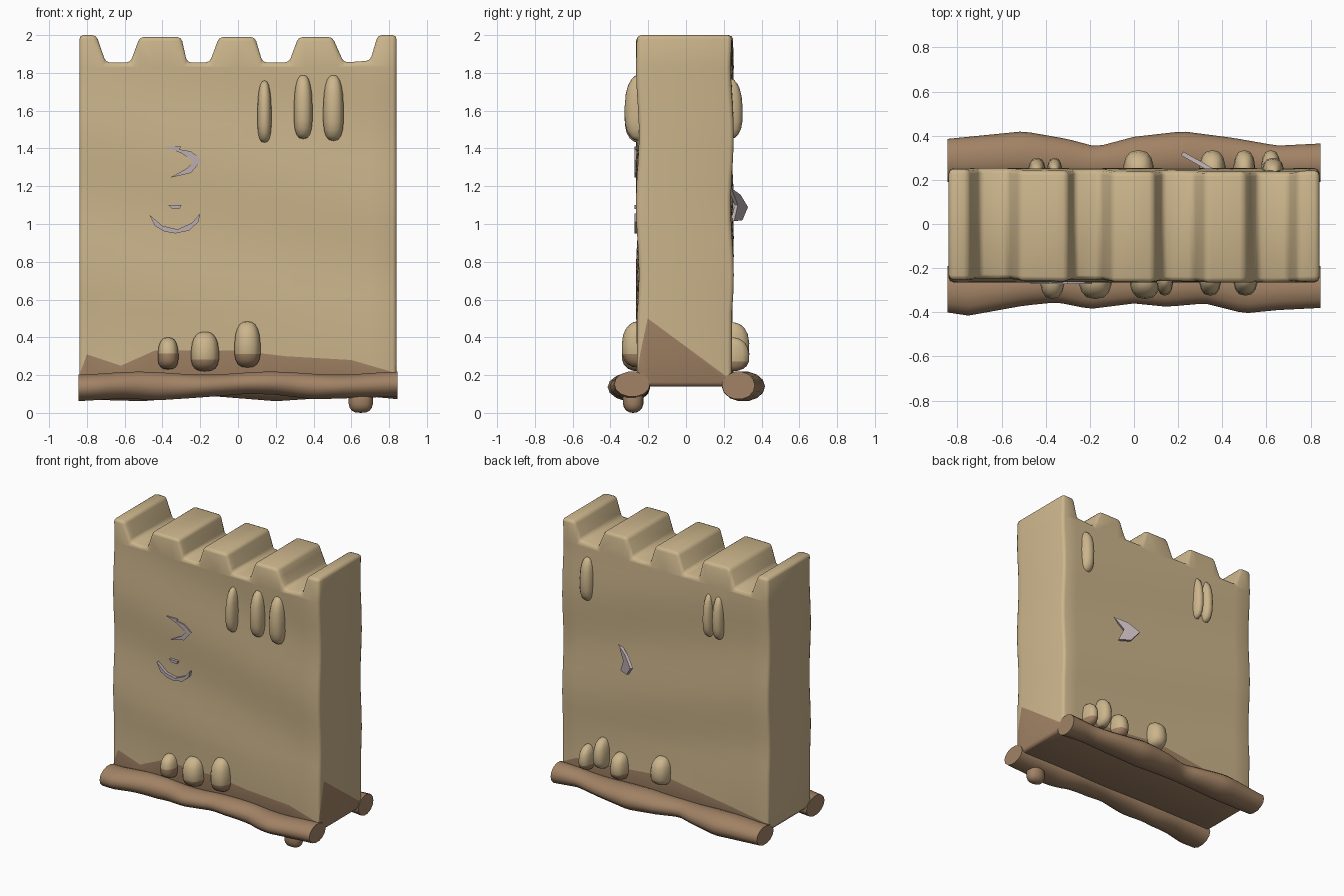
import bpy, bmesh, math
from mathutils import Vector

cube = bpy.data.objects.get("Cube")
if cube:
    bpy.data.objects.remove(cube, do_unlink=True)


def material(name, rgb):
    m = bpy.data.materials.new(name)
    m.use_nodes = True
    m.diffuse_color = (*rgb, 1)
    m.node_tree.nodes["Principled BSDF"].inputs["Base Color"].default_value = (*rgb, 1)
    return m


SAND = material("sandstone", (0.60, 0.46, 0.26))
EARTH = material("brown earth", (0.36, 0.225, 0.13))
SHARD = material("pale shard", (0.50, 0.42, 0.44))


def finish(bm, name, mats, angle=45):
    bmesh.ops.recalc_face_normals(bm, faces=bm.faces)
    mesh = bpy.data.meshes.new(name)
    bm.to_mesh(mesh)
    bm.free()
    ob = bpy.data.objects.new(name, mesh)
    bpy.context.collection.objects.link(ob)
    for m in mats:
        mesh.materials.append(m)
    bpy.ops.object.select_all(action='DESELECT')
    ob.select_set(True)
    bpy.context.view_layer.objects.active = ob
    bpy.ops.object.shade_smooth_by_angle(angle=math.radians(angle))
    return ob


def lerp_table(table, x):
    for (x0, a), (x1, b) in zip(table, table[1:]):
        if x <= x1:
            return a + (b - a) * (x - x0) / (x1 - x0)
    return table[-1][1]


def cut(bm, faces, point, normal):
    geom = set(faces)
    for f in faces:
        geom.update(f.edges)
        geom.update(f.verts)
    bmesh.ops.bisect_plane(bm, geom=list(geom), dist=1e-5, plane_co=point, plane_no=normal)


def paint_skirt(bm, out, axis, line):
    """Cut the side facing `out` along a line and colour the part below it."""
    def side():
        bm.normal_update()
        return [f for f in bm.faces if f.normal.dot(out) > 0.9]

    def column(a, b):
        return [f for f in side() if a[0] < f.calc_center_median().dot(axis) < b[0]]

    up = Vector((0, 0, 1))
    for a in line[1:-1]:
        cut(bm, side(), axis * a[0], axis)
    for a, b in zip(line, line[1:]):
        normal = axis * (a[1] - b[1]) + up * (b[0] - a[0])
        point = axis * a[0] + up * a[1]
        cut(bm, column(a, b), point, normal)
        for f in column(a, b):
            if (f.calc_center_median() - point).dot(normal) < 0:
                f.material_index = 1


# Wall with battlements: outline pushed through in depth
bm = bmesh.new()
outline = [(-0.84, 0.14), (-0.84, 2.0), (-0.75, 2.0), (-0.70, 1.855)]
for left, l_top, r_top, right in ((-0.57, -0.52, -0.30, -0.27),
                                  (-0.15, -0.10, 0.09, 0.13),
                                  (0.27, 0.32, 0.50, 0.56)):
    outline += [(left, 1.855), (l_top, 1.99), (r_top, 1.99), (right, 1.855)]
outline += [(0.70, 1.865), (0.74, 2.0), (0.84, 2.0), (0.84, 0.14)]
front = bm.faces.new([bm.verts.new((x, -0.257, z)) for x, z in outline])
ext = bmesh.ops.extrude_face_region(bm, geom=[front])
bmesh.ops.translate(bm, vec=(0, 0.502, 0),
                    verts=[g for g in ext["geom"] if isinstance(g, bmesh.types.BMVert)])
bmesh.ops.recalc_face_normals(bm, faces=bm.faces)
bmesh.ops.bevel(bm, geom=list(bm.edges), offset=0.022, segments=2, profile=0.5,
                affect='EDGES', clamp_overlap=True)
for i in range(14):
    cut(bm, bm.faces[:], Vector((0, 0, 0.53 + 0.1 * i)), Vector((0, 0, 1)))
for i in range(-4, 5):
    cut(bm, bm.faces[:], Vector((0.175 * i, 0, 0)), Vector((1, 0, 0)))

# Earth colour creeping up the wall
X, Y = Vector((1, 0, 0)), Vector((0, 1, 0))
paint_skirt(bm, -Y, X, [(-0.84, 0.2), (-0.8, 0.31), (-0.62, 0.25), (-0.44, 0.33),
                        (0.0, 0.33), (0.25, 0.3), (0.6, 0.28), (0.84, 0.21)])
paint_skirt(bm, Y, X, [(-0.84, 0.2), (-0.5, 0.26), (0.0, 0.33), (0.3, 0.3),
                       (0.72, 0.27), (0.84, 0.21)])
paint_skirt(bm, X, Y, [(-0.26, 0.18), (-0.2, 0.5), (0.26, 0.16)])
for f in bm.faces:
    if f.calc_center_median().z < 0.17:
        f.material_index = 1
# Gentle unevenness
for v in bm.verts:
    v.co.y += 0.008 * math.sin(8.5 * v.co.z + 2 * v.co.x)
finish(bm, "wall", [SAND, EARTH], 60)


# Lumpy ledges along the foot of the wall
def ledge(name, side, reach, bottom):
    bm = bmesh.new()
    rings, count, sides = [], 37, 14
    for i in range(count):
        x = -0.845 + 1.69 * i / (count - 1)
        out = lerp_table(reach, x)
        low = lerp_table(bottom, x)
        top = 0.212 + 0.008 * math.sin(9 * x)
        cy, ry = (out + 0.19) / 2, (out - 0.19) / 2
        cz, rz = (top + low) / 2, (top - low) / 2
        rings.append([bm.verts.new((x, side * (cy + ry * math.cos(t)), cz + rz * math.sin(t)))
                      for t in (2 * math.pi * k / sides for k in range(sides))])
    for a, b in zip(rings, rings[1:]):
        for k in range(sides):
            n = (k + 1) % sides
            bm.faces.new((a[k], a[n], b[n], b[k]))
    bm.faces.new(rings[0])
    bm.faces.new(rings[-1])
    finish(bm, name, [EARTH], 60)


ledge("front_ledge", -1,
      [(-0.85, 0.4), (-0.75, 0.415), (-0.5, 0.37), (-0.35, 0.355), (-0.2, 0.385), (0, 0.36),
       (0.15, 0.375), (0.32, 0.36), (0.5, 0.405), (0.65, 0.39), (0.85, 0.38)],
      [(-0.85, 0.06), (-0.6, 0.075), (-0.42, 0.065), (-0.2, 0.08), (0.05, 0.1),
       (0.2, 0.095), (0.4, 0.07), (0.85, 0.085)])
ledge("back_ledge", 1,
      [(-0.85, 0.385), (-0.7, 0.4), (-0.5, 0.42), (-0.3, 0.385), (-0.17, 0.35), (0, 0.395),
       (0.22, 0.42), (0.45, 0.39), (0.65, 0.355), (0.85, 0.365)],
      [(-0.85, 0.07), (-0.5, 0.06), (-0.17, 0.09), (0.2, 0.06), (0.65, 0.09), (0.85, 0.07)])


# Rounded stones pressed into the wall
def stone(name, x, y, low, top, width, depth, mats=(SAND, EARTH), earth_below=0.0):
    bm = bmesh.new()
    bmesh.ops.create_uvsphere(bm, u_segments=14, v_segments=10, radius=1)
    soft = lambda c: math.copysign(abs(c) ** 0.75, c)
    for v in bm.verts:
        taper = 1 - 0.12 * v.co.z
        v.co = (x + width * soft(v.co.x) * taper, y + depth * v.co.y * taper,
                (low + top) / 2 + (top - low) / 2 * soft(v.co.z))
    for f in bm.faces:
        f.material_index = int(f.calc_center_median().z < earth_below)
    finish(bm, name, mats, 60)


for i, (x, w, low, top) in enumerate([(0.14, 0.038, 1.43, 1.76), (0.345, 0.05, 1.45, 1.79),
                                      (0.505, 0.055, 1.44, 1.79)]):
    stone(f"front_upper_stone_{i + 1}", x, -0.25, low, top, w, 0.075)
for i, (x, w, low, top) in enumerate([(-0.37, 0.055, 0.23, 0.4), (-0.175, 0.075, 0.22, 0.43),
                                      (0.05, 0.07, 0.24, 0.485)]):
    stone(f"front_lower_stone_{i + 1}", x, -0.255, low, top, w, 0.085, earth_below=0.3)
for i, (x, w) in enumerate([(0.63, 0.05), (-0.36, 0.035), (-0.44, 0.04)]):
    stone(f"back_upper_stone_{i + 1}", x, 0.235, 1.45, 1.77, w, 0.065)
for i, (x, w, low, top) in enumerate([(0.62, 0.045, 0.22, 0.4), (0.5, 0.05, 0.26, 0.48),
                                      (0.355, 0.06, 0.22, 0.41), (0.02, 0.07, 0.27, 0.47)]):
    stone(f"back_lower_stone_{i + 1}", x, 0.245, low, top, w, 0.09, earth_below=0.27)
stone("hanging_lump", 0.65, -0.28, 0.0, 0.16, 0.065, 0.055, mats=(EARTH, EARTH))


# Shards stuck in the wall: flat outlines with thickness
def shard(name, points, origin, along, thick):
    bm = bmesh.new()
    along = Vector(along).normalized()
    through = Vector((-along.y, along.x, 0))
    face = bm.faces.new([bm.verts.new(Vector(origin) + along * u + Vector((0, 0, z)))
                         for u, z in points])
    ext = bmesh.ops.extrude_face_region(bm, geom=[face])
    bmesh.ops.translate(bm, vec=through * thick,
                        verts=[g for g in ext["geom"] if isinstance(g, bmesh.types.BMVert)])
    finish(bm, name, [SHARD], 30)


FACE = (0, -0.272, 0)
shard("front_pointed_shard",
      [(-0.39, 1.41), (-0.3, 1.41), (-0.31, 1.395), (-0.25, 1.385), (-0.19, 1.34),
       (-0.25, 1.27), (-0.36, 1.245), (-0.27, 1.295), (-0.235, 1.33), (-0.3, 1.375)],
      FACE, X, 0.04)
shard("front_curved_shard",
      [(-0.47, 1.05), (-0.44, 0.99), (-0.39, 0.96), (-0.33, 0.95), (-0.26, 0.965),
       (-0.21, 1.01), (-0.2, 1.055), (-0.245, 1.005), (-0.32, 0.972), (-0.4, 0.99)],
      FACE, X, 0.04)
shard("front_small_shard", [(-0.37, 1.1), (-0.3, 1.1), (-0.31, 1.08), (-0.35, 1.08)],
      FACE, X, 0.04)
shard("back_shard",
      [(0, 1.19), (0.1, 1.155), (0.18, 1.09), (0.12, 1.02), (0.03, 1.015), (0.07, 1.1)],
      (0.38, 0.24, 0), (-0.16, 0.09, 0), 0.02)
